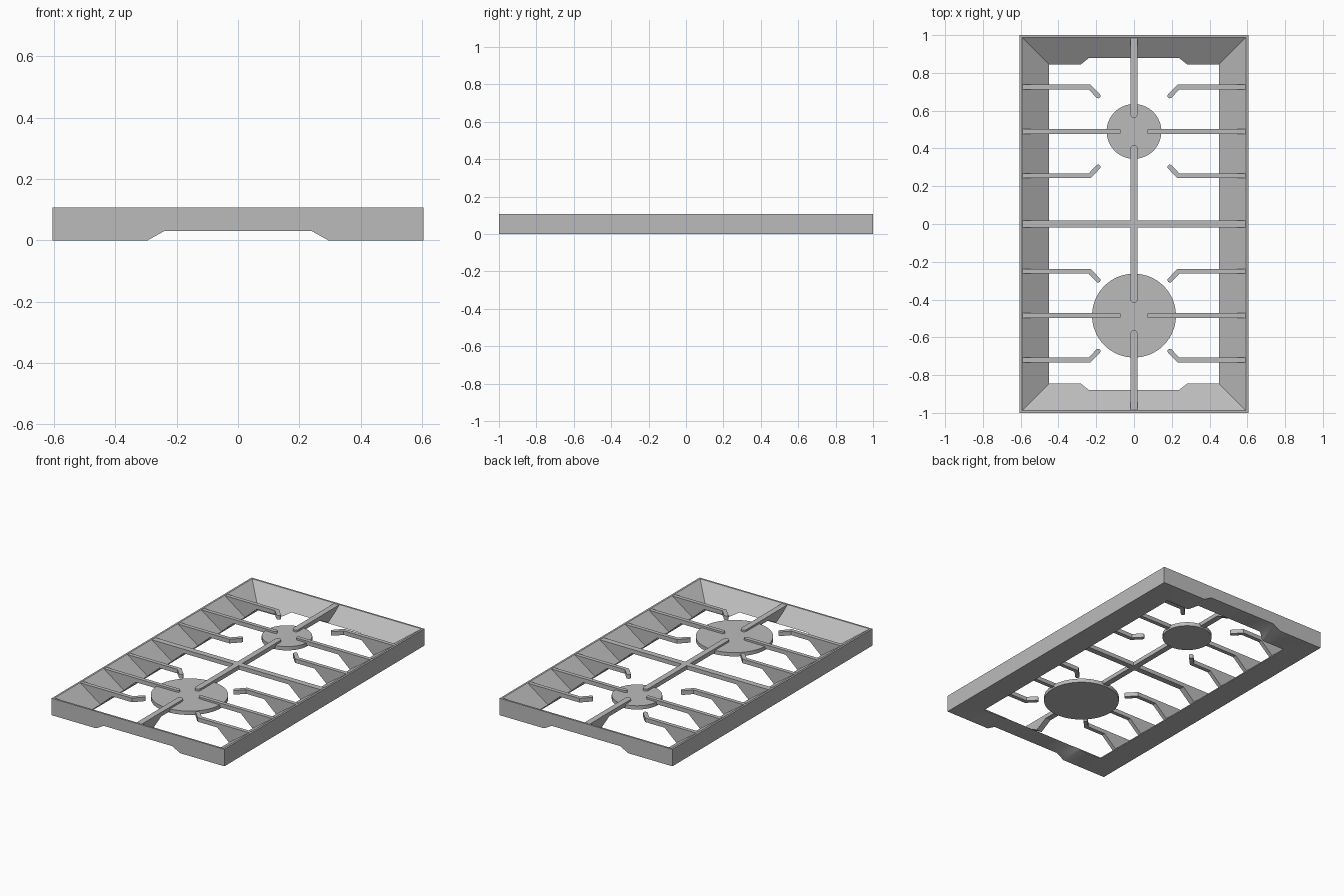
import bpy, bmesh, math
from mathutils import Vector

cube = bpy.data.objects.get("Cube")
if cube:
    bpy.data.objects.remove(cube, do_unlink=True)

grey = bpy.data.materials.new("cast_grey")
grey.use_nodes = True
colour = (0.5, 0.5, 0.5, 1)
grey.diffuse_color = colour
grey.node_tree.nodes["Principled BSDF"].inputs["Base Color"].default_value = colour

HX, HY, TOP = 0.605, 1.0, 0.107     # frame half size and height
BAR_TOP, BAR_LOW = 0.106, 0.08
SLOPE = 0.155                       # width of the frame


def finish(name, bm):
    bmesh.ops.recalc_face_normals(bm, faces=bm.faces[:])
    mesh = bpy.data.meshes.new(name)
    bm.to_mesh(mesh)
    bm.free()
    mesh.materials.append(grey)
    obj = bpy.data.objects.new(name, mesh)
    bpy.context.collection.objects.link(obj)
    return obj


def prism(bm, points, offset):
    """Extrude a closed outline of 3D points by an offset."""
    face = bm.faces.new([bm.verts.new(p) for p in points])
    new = bmesh.ops.extrude_face_region(bm, geom=[face])["geom"]
    bmesh.ops.translate(bm, vec=offset, verts=[v for v in new if isinstance(v, bmesh.types.BMVert)])


def ring(bm, inset, z):
    x, y = HX - inset, HY - inset
    return [bm.verts.new(p) for p in ((-x, -y, z), (x, -y, z), (x, y, z), (-x, y, z))]


# Frame: sloping inner faces around an open middle
bm = bmesh.new()
loops = [ring(bm, *s) for s in ((0, 0), (0, TOP), (0.012, TOP), (SLOPE, 0.007), (SLOPE, 0))]
for a, b in zip(loops, loops[1:] + loops[:1]):
    for i in range(4):
        j = (i + 1) % 4
        bm.faces.new((a[i], a[j], b[j], b[i]))
frame = finish("frame", bm)

# Shallow relief under the front and back rails
bm = bmesh.new()
relief = [(-0.33, -0.02), (0.33, -0.02), (0.24, 0.03), (-0.24, 0.03)]
prism(bm, [(x, -1.1, z) for x, z in relief], (0, 2.2, 0))
cutter = finish("relief_cutter", bm)
cutter.hide_render = True
mod = frame.modifiers.new("relief", "BOOLEAN")
mod.operation = "DIFFERENCE"
mod.solver = "EXACT"
mod.object = cutter
bpy.context.view_layer.objects.active = frame
bpy.ops.object.modifier_apply(modifier=mod.name)
bpy.data.objects.remove(cutter, do_unlink=True)


def bar(name, path, width, round_end=True, foot=0.0):
    """Flat bar along a path, with a tapered web where it meets the frame."""
    pts = [Vector(p) for p in path]
    r = width / 2
    dirs = [(b - a).normalized() for a, b in zip(pts, pts[1:])]
    left, right = [], []
    for i, p in enumerate(pts):
        d0, d1 = dirs[max(i - 1, 0)], dirs[min(i, len(dirs) - 1)]
        d = (d0 + d1).normalized()
        n = Vector((-d.y, d.x)) * (r / d.dot(d1))
        left.append(p + n)
        right.append(p - n)
    end = []
    if round_end:
        d = dirs[-1]
        n = Vector((-d.y, d.x))
        for k in range(1, 8):
            t = math.pi * k / 8
            end.append(pts[-1] + (d * math.sin(t) - n * math.cos(t)) * r)
    bm = bmesh.new()
    outline = right + end + left[::-1]
    prism(bm, [(p.x, p.y, BAR_LOW) for p in outline], (0, 0, BAR_TOP - BAR_LOW))
    # web profile: (distance along the bar, height)
    d = dirs[0]
    n = Vector((-d.y, d.x)) * r
    inner = 0.14 - foot
    web = [(0.0, 0.1), (inner, foot + 0.006), (inner + 0.085, BAR_LOW + 0.002), (inner + 0.02, 0.1)]
    start = pts[0] - n
    prism(bm, [(*(start + d * s), z) for s, z in web], (2 * n.x, 2 * n.y, 0))
    return finish(name, bm)


THIN, WIDE = 0.025, 0.037
EDGE = HX - 0.015

# Burner caps with their four side fingers and straight arms
for label, cy, radius in (("back", 0.49, 0.145), ("front", -0.485, 0.222)):
    bm = bmesh.new()
    bmesh.ops.create_cone(bm, cap_ends=True, segments=64, radius1=radius, radius2=radius, depth=0.024)
    bmesh.ops.translate(bm, vec=(0, cy, 0.082), verts=bm.verts[:])
    finish(label + "_burner_cap", bm)
    for side, s in (("left", 1), ("right", -1)):
        bar(f"{label}_{side}_arm", [(s * EDGE, cy), (s * 0.08, cy)], THIN)
        for pos, t in (("rear", 1), ("fore", -1)):
            y = cy + t * 0.235
            bar(f"{label}_{side}_{pos}_finger",
                [(s * EDGE, y), (s * 0.235, y), (s * 0.19, y - t * 0.047)], THIN)

# Middle cross bar, in two mirrored halves
for side, s in (("left", 1), ("right", -1)):
    bar(f"{side}_cross_bar", [(s * EDGE, 0), (0, 0)], WIDE, round_end=False)

# Spine bars from the end rails, and the long spine between the burners
bar("back_spine", [(0, HY - 0.015), (0, 0.58)], WIDE, foot=0.03)
bar("front_spine", [(0, 0.015 - HY), (0, -0.58)], WIDE, foot=0.03)
bm = bmesh.new()
arc = [math.pi * k / 8 for k in range(9)]
r = WIDE / 2
outline = [(r * math.cos(t), 0.4 + r * math.sin(t), BAR_LOW) for t in arc]
outline += [(-x, -y, z) for x, y, z in outline]
prism(bm, outline, (0, 0, BAR_TOP - BAR_LOW))
finish("middle_spine", bm)

# Smooth only the round edges
bpy.ops.object.select_all(action="DESELECT")
for obj in bpy.context.collection.objects:
    if obj.type == "MESH" and grey.name in obj.data.materials:
        obj.select_set(True)
        bpy.context.view_layer.objects.active = obj
bpy.ops.object.shade_smooth_by_angle(angle=math.radians(30))
